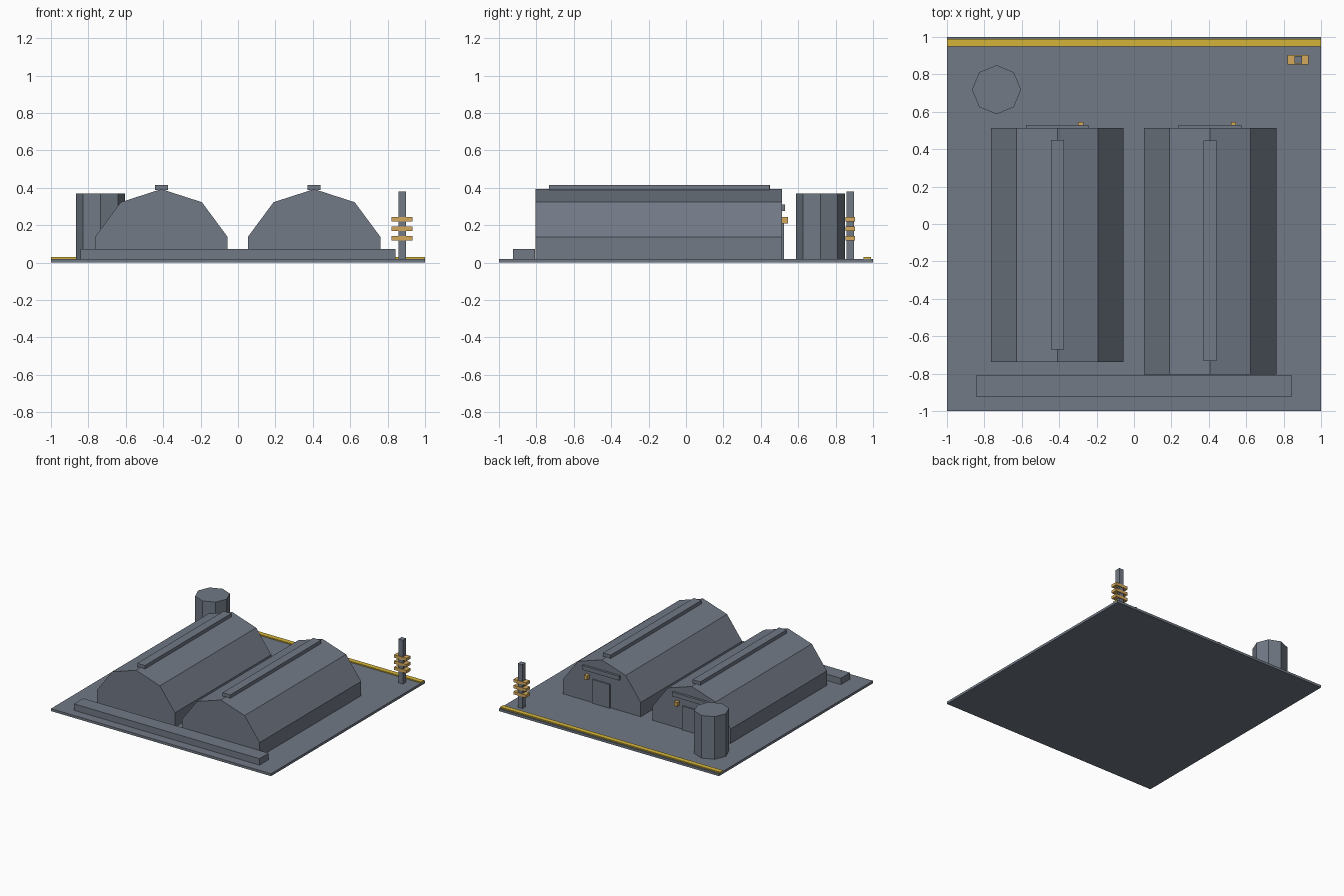
import bpy, bmesh, math

if "Cube" in bpy.data.objects:
    bpy.data.objects.remove(bpy.data.objects["Cube"])


def material(name, rgb):
    m = bpy.data.materials.new(name)
    m.diffuse_color = (*rgb, 1)
    m.use_nodes = True
    m.node_tree.nodes["Principled BSDF"].inputs["Base Color"].default_value = m.diffuse_color
    return m


GREY = material("slate grey", (0.165, 0.192, 0.235))
YELLOW = material("marking yellow", (0.66, 0.46, 0.04))
AMBER = material("lamp amber", (0.66, 0.40, 0.11))


def finish(name, bm, mat):
    bmesh.ops.recalc_face_normals(bm, faces=bm.faces)
    me = bpy.data.meshes.new(name)
    bm.to_mesh(me)
    bm.free()
    me.materials.append(mat)
    ob = bpy.data.objects.new(name, me)
    bpy.context.collection.objects.link(ob)
    return ob


def box(name, x, y, z, mat=GREY):
    """Box from (min, max) ranges on each axis."""
    bm = bmesh.new()
    bmesh.ops.create_cube(bm, size=1)
    for v in bm.verts:
        v.co = [r[0] + (c + 0.5) * (r[1] - r[0]) for c, r in zip(v.co, (x, y, z))]
    return finish(name, bm, mat)


def prism(name, profile, y0, y1, mat=GREY):
    """Extrude an xz profile along y."""
    bm = bmesh.new()
    face = bm.faces.new([bm.verts.new((x, y0, z)) for x, z in profile])
    ext = bmesh.ops.extrude_face_region(bm, geom=[face])
    for v in ext["geom"]:
        if isinstance(v, bmesh.types.BMVert):
            v.co.y = y1
    return finish(name, bm, mat)


# Ground slab, rear marking strip and low front wall
box("base_slab", (-1, 1), (-1, 1), (0, 0.02))
box("marking_strip", (-1, 1), (0.948, 0.988), (0.02, 0.029), YELLOW)
box("front_wall", (-0.843, 0.843), (-0.925, -0.806), (0.02, 0.073))

# Two hangars: centre x, front y, ridge vent y range
BACK = 0.512
half = [(0.354, 0.02), (0.354, 0.138), (0.217, 0.323)]
for side, cx, front, ridge in (("left", -0.41, -0.738, (-0.672, 0.45)),
                               ("right", 0.407, -0.805, (-0.732, 0.446))):
    profile = ([(cx + x, z) for x, z in half] + [(cx, 0.393)]
               + [(cx - x, z) for x, z in reversed(half)])
    prism(side + "_hangar", profile, front, BACK)
    box(side + "_ridge_vent", (cx - 0.035, cx + 0.035), ridge, (0.388, 0.416))
    # Rear doorway with lintel and lamp
    box(side + "_door", (cx - 0.08, cx + 0.08), (BACK - 0.01, 0.523), (0.02, 0.215))
    box(side + "_door_lintel", (cx - 0.168, cx + 0.168), (BACK - 0.01, 0.53), (0.275, 0.31))
    box(side + "_lamp", (cx + 0.111, cx + 0.139), (BACK - 0.002, 0.546), (0.209, 0.243), AMBER)

# Eight-sided storage tank
bm = bmesh.new()
bmesh.ops.create_cone(bm, cap_ends=True, segments=8, radius1=0.131, radius2=0.131, depth=0.35)
tank = finish("storage_tank", bm, GREY)
tank.location = (-0.735, 0.718, 0.195)

# Signal mast with three crossbars
box("mast", (0.857, 0.899), (0.857, 0.899), (0.02, 0.38))
for i in range(3):
    z = 0.131 + 0.05 * i
    box(f"mast_crossbar_{i + 1}", (0.822, 0.934), (0.852, 0.904), (z - 0.012, z + 0.012), AMBER)
